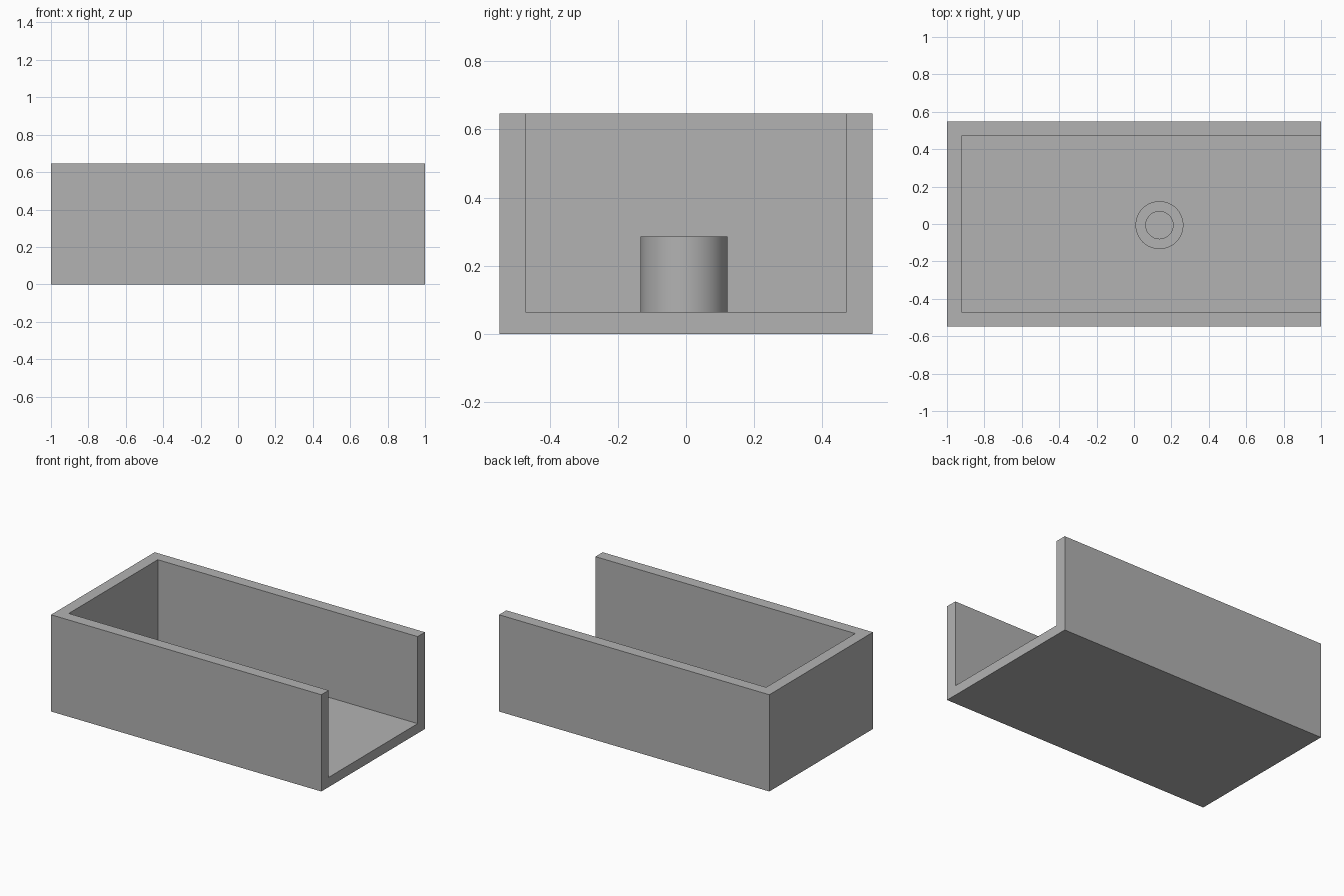
import bpy, bmesh, math
from mathutils import Matrix, Vector

if "Cube" in bpy.data.objects:
    bpy.data.objects.remove(bpy.data.objects["Cube"], do_unlink=True)

LENGTH, WIDTH, HEIGHT = 2.0, 1.095, 0.647
WALL, FLOOR = 0.077, 0.065

grey = bpy.data.materials.new("plain grey")
grey.use_nodes = True
colour = (0.448, 0.448, 0.448, 1)
grey.diffuse_color = colour
grey.node_tree.nodes["Principled BSDF"].inputs["Base Color"].default_value = colour


def add_object(name, bm):
    mesh = bpy.data.meshes.new(name)
    bmesh.ops.recalc_face_normals(bm, faces=bm.faces)
    bm.to_mesh(mesh)
    bm.free()
    mesh.materials.append(grey)
    obj = bpy.data.objects.new(name, mesh)
    bpy.context.collection.objects.link(obj)
    return obj


def box(name, low, high):
    low, high = Vector(low), Vector(high)
    bm = bmesh.new()
    bmesh.ops.create_cube(bm, size=1, matrix=Matrix.Translation((low + high) / 2)
                          @ Matrix.Diagonal((high - low).to_4d()))
    return add_object(name, bm)


def select_only(obj):
    bpy.ops.object.select_all(action="DESELECT")
    obj.select_set(True)
    bpy.context.view_layer.objects.active = obj


# Tray: a block hollowed from the top and open at the +x end
x, y = LENGTH / 2, WIDTH / 2
tray = box("tray", (-x, -y, 0), (x, y, HEIGHT))
cutter = box("tray_cutter", (WALL - x, WALL - y, FLOOR), (x + 0.2, y - WALL, HEIGHT + 0.2))
cutter.hide_render = True
hollow = tray.modifiers.new("hollow", "BOOLEAN")
hollow.operation = "DIFFERENCE"
hollow.solver = "EXACT"
hollow.object = cutter
select_only(tray)
bpy.ops.object.modifier_apply(modifier=hollow.name)
bpy.data.objects.remove(cutter, do_unlink=True)

# Hollow post: a wall profile spun about its axis, standing on the floor
OUTER, BORE, TOP = 0.128, 0.073, 0.286
bm = bmesh.new()
profile = [(OUTER, FLOOR), (OUTER, TOP), (BORE, TOP), (BORE, FLOOR)]
verts = [bm.verts.new((r, 0, z)) for r, z in profile]
edges = [bm.edges.new(verts[i:i + 2]) for i in range(len(verts) - 1)]
bmesh.ops.spin(bm, geom=verts + edges, cent=(0, 0, 0), axis=(0, 0, 1),
               angle=math.tau, steps=64, use_merge=True)
bmesh.ops.remove_doubles(bm, verts=bm.verts, dist=0.0001)
post = add_object("hollow_post", bm)
post.location = (0.136, -0.006, 0)
select_only(post)
bpy.ops.object.shade_smooth_by_angle(angle=math.radians(30))
